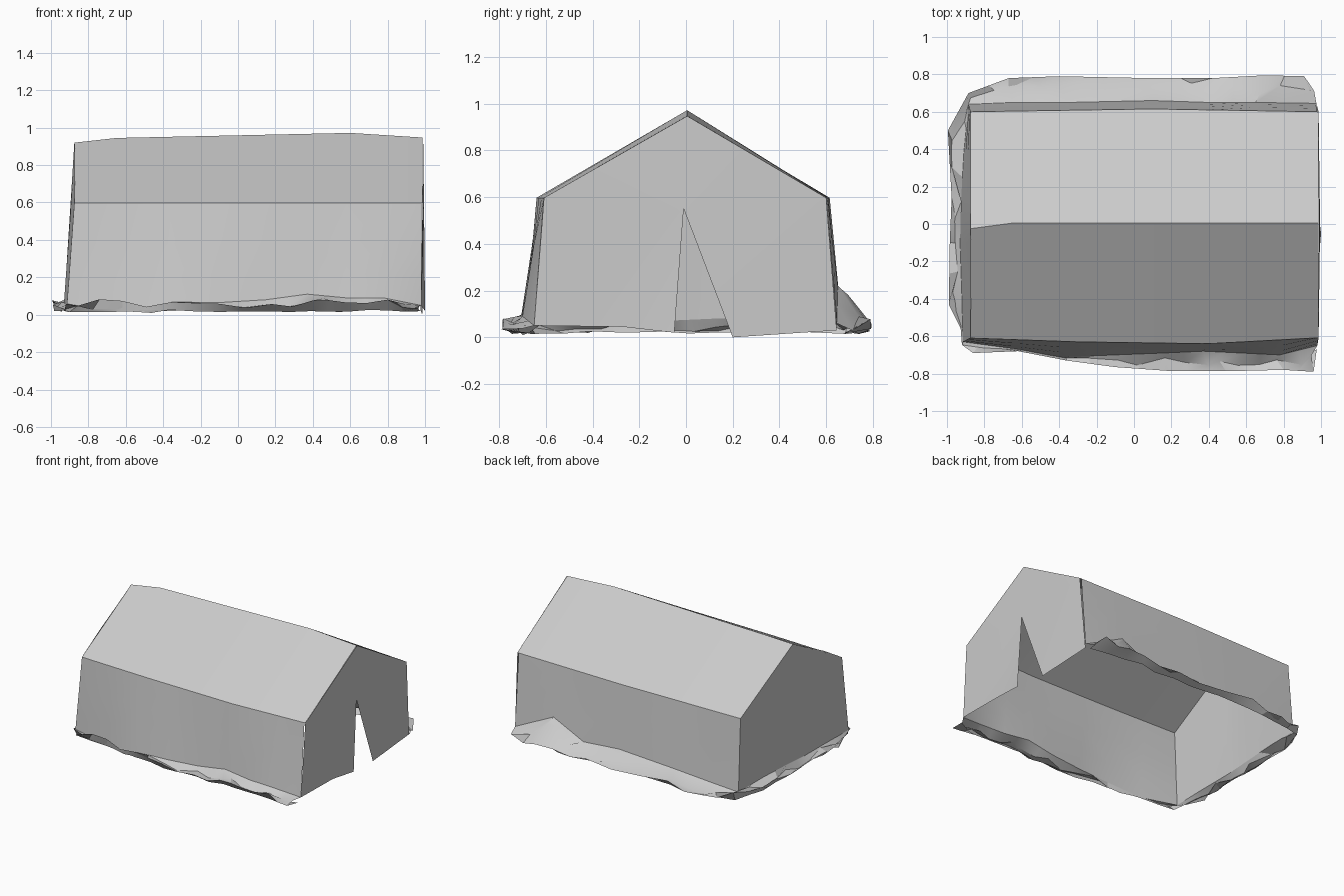
import bpy, math, random
from mathutils import Vector

if "Cube" in bpy.data.objects:
    bpy.data.objects.remove(bpy.data.objects["Cube"])

random.seed(4)
canvas = bpy.data.materials.new("grey canvas")
canvas.diffuse_color = (0.6, 0.6, 0.6, 1)
canvas.use_nodes = True
canvas.node_tree.nodes["Principled BSDF"].inputs["Base Color"].default_value = canvas.diffuse_color


def build(name, verts, faces, angle):
    mesh = bpy.data.meshes.new(name)
    mesh.from_pydata([tuple(v) for v in verts], [], faces)
    mesh.materials.append(canvas)
    obj = bpy.data.objects.new(name, mesh)
    bpy.context.collection.objects.link(obj)
    bpy.ops.object.select_all(action='DESELECT')
    obj.select_set(True)
    bpy.context.view_layer.objects.active = obj
    bpy.ops.object.shade_smooth_by_angle(angle=math.radians(angle))
    return obj


def loft(name, rows, angle):
    """Quad sheet through rows of equal length."""
    n = len(rows[0])
    faces = [(r * n + i, r * n + i + 1, (r + 1) * n + i + 1, (r + 1) * n + i)
             for r in range(len(rows) - 1) for i in range(n - 1)]
    return build(name, [v for row in rows for v in row], faces, angle)


def interp(table, t):
    for (a, va), (b, vb) in zip(table, table[1:]):
        if t <= b:
            return va + (vb - va) * max(0, (t - a) / (b - a))
    return table[-1][1]


# Sagging ridge and slightly bowed eaves
RIDGE = [(-0.875, 0.92), (-0.65, 0.945), (0.6, 0.972), (0.99, 0.947)]
FRONT = [(-0.875, -0.61), (-0.3, -0.63), (0.4, -0.64), (0.985, -0.608)]
BACK = [(-0.875, 0.6), (0.1, 0.615), (0.985, 0.6)]
EAVE_Z = 0.597
xs = [-0.875, -0.65, -0.3, 0.1, 0.4, 0.6, 0.987]

# Roof: front eave, ridge, back eave
loft("roof", [
    [Vector((x, interp(FRONT, x), EAVE_Z)) for x in xs],
    [Vector((x, -0.025 if x < -0.8 else 0.005, interp(RIDGE, x))) for x in xs],
    [Vector((x, interp(BACK, x), EAVE_Z)) for x in xs]], 20)

# Wall foot (x, y, z) and outer hem (x, y), front right round to back right
STATIONS = [
    (0.98, -0.65, 0.05, 0.96, -0.79), (0.78, -0.70, 0.09, 0.80, -0.78),
    (0.58, -0.69, 0.09, 0.58, -0.785), (0.37, -0.68, 0.11, 0.40, -0.785),
    (0.15, -0.69, 0.08, 0.18, -0.785), (-0.10, -0.70, 0.065, -0.10, -0.765),
    (-0.36, -0.71, 0.06, -0.36, -0.73), (-0.62, -0.67, 0.02, -0.62, -0.68),
    (-0.915, -0.63, 0.05, -0.86, -0.69), (-0.92, -0.40, 0.06, -0.99, -0.43),
    (-0.93, -0.10, 0.07, -0.985, -0.10), (-0.925, 0.12, 0.08, -0.975, 0.14),
    (-0.91, 0.38, 0.08, -0.995, 0.50), (-0.885, 0.64, 0.06, -0.885, 0.70),
    (-0.65, 0.65, 0.08, -0.67, 0.78), (-0.35, 0.65, 0.10, -0.40, 0.79),
    (0.10, 0.66, 0.13, 0.08, 0.78), (0.40, 0.65, 0.10, 0.42, 0.78),
    (0.65, 0.65, 0.22, 0.70, 0.795), (0.975, 0.645, 0.06, 0.91, 0.79)]


def wall_top(x, y):
    """Point on the roof edge above a wall foot."""
    if x < -0.8 and abs(y) < 0.62:
        x = -0.872
        y0 = max(-0.61, min(0.6, y))
        return Vector((x, y0, 0.92 - 0.323 * abs(y0 + 0.025) / 0.62))
    x = max(-0.875, min(0.987, x))
    return Vector((x, interp(FRONT if y < 0 else BACK, x), EAVE_Z))


feet = [Vector(s[:3]) for s in STATIONS]
tops = [wall_top(s[0], s[1]) for s in STATIONS]


def insert_peak(tops, feet):
    """Adds the left gable peak between its two neighbours."""
    t, f = tops[:], feet[:]
    t.insert(11, Vector((-0.875, -0.025, 0.92)))
    f.insert(11, (feet[10] + feet[11]) / 2)
    return t, f


# Front, left and back walls, flaring gently toward the ground
t, f = insert_peak(tops, feet)
t[8] = Vector((-0.875, -0.61, EAVE_Z))
t[14] = Vector((-0.875, 0.6, EAVE_Z))
mid1 = [a.lerp(b, 0.4) for a, b in zip(t, f)]
mid2 = [a.lerp(b, 0.75) - (b - a).cross(Vector((0, 0, 1))) * 0.02 for a, b in zip(t, f)]
loft("side_and_back_walls", [t, mid1, mid2, f], 35)

# Crumpled ground hem: fold out, rim, then tucked underneath
rows = [[], [], [], []]
for i, s in enumerate(STATIONS):
    foot, rim = Vector(s[:3]), Vector((s[3], s[4], 0.03))
    steps = 2 if i < len(STATIONS) - 1 else 1
    for k in range(steps):
        if k:
            n = STATIONS[i + 1]
            foot = foot.lerp(Vector(n[:3]), 0.5)
            rim = rim.lerp(Vector((n[3], n[4], 0.03)), 0.5)
        rag = lambda a: random.uniform(-a, a)
        rows[0].append(foot)
        rows[1].append(foot.lerp(rim, 0.5 + rag(0.25)) +
                       Vector((rag(0.03), 0, rag(0.025))))
        rows[2].append(rim + Vector((0, 0, 0.025 + rag(0.03))))
        rows[3].append(foot.lerp(rim, 0.4 + rag(0.3)) * 1.0)
        rows[3][-1].z = 0.014 + random.uniform(0, 0.012)
loft("crumpled_hem", rows, 25)

# Entrance gable, split below the slit top so the doorway stays open
outline = [(0.98, -0.65, 0.05), (0.987, -0.608, EAVE_Z), (0.99, 0.005, 0.947),
           (0.987, 0.6, EAVE_Z), (0.975, 0.645, 0.03), (0.985, 0.2, 0.0),
           (0.995, -0.01, 0.55), (1.0, -0.05, 0.02), (0.982, -0.27, 0.045)]
build("entrance_gable", outline,
      [(0, 8, 6, 1), (8, 7, 6), (1, 6, 2), (2, 6, 3), (3, 6, 5, 4)], 30)
